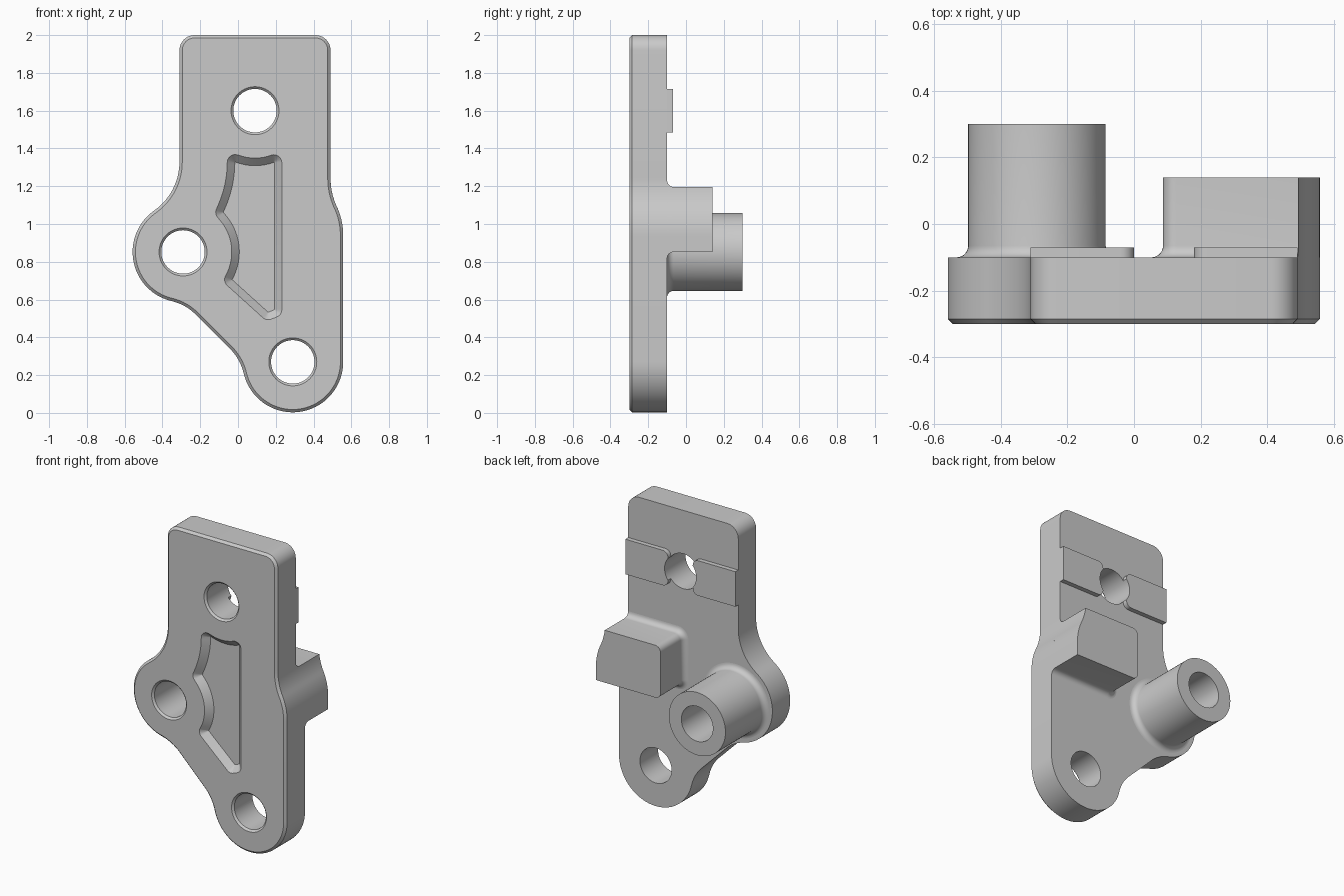
import bpy, bmesh
from math import sin, cos, radians, sqrt, pi
from mathutils import Vector

if "Cube" in bpy.data.objects:
    bpy.data.objects.remove(bpy.data.objects["Cube"])

grey = bpy.data.materials.new("plain_grey")
grey.use_nodes = True
COLOUR = (0.59, 0.59, 0.59, 1)
grey.diffuse_color = COLOUR
grey.node_tree.nodes["Principled BSDF"].inputs["Base Color"].default_value = COLOUR

# Main dimensions: hole centres (x, z) and the y levels of the plate
LEFT, LOW, TOP = (-0.291, 0.852), (0.29, 0.27), (0.09, 1.6)
NECK = (-0.625, 1.329)
FRONT, BACK = -0.3, -0.1
LOBE, HOLE = 0.267, 0.115


def arc(centre, r, a0, a1, n=16):
    angles = [radians(a0 + (a1 - a0) * i / n) for i in range(n + 1)]
    return [(centre[0] + r * cos(a), centre[1] + r * sin(a)) for a in angles]


def circle(centre, r, n=64):
    return arc(centre, r, 0, 360, n)[:-1]


def offset(points, d):
    """Move a counter-clockwise outline outward by d with mitred corners."""
    out = []
    for i, p in enumerate(points):
        p = Vector(p)
        a = (p - Vector(points[i - 1])).normalized()
        b = (Vector(points[(i + 1) % len(points)]) - p).normalized()
        na, nb = Vector((a.y, -a.x)), Vector((b.y, -b.x))
        out.append(tuple(p + (na + nb) * d / (1 + na.dot(nb))))
    return out


def loft(name, rings):
    """Solid through (outline, y) rings, capped at both ends."""
    bm = bmesh.new()
    loops = [[bm.verts.new((x, y, z)) for x, z in pts] for pts, y in rings]
    for a, b in zip(loops, loops[1:]):
        for i in range(len(a)):
            bm.faces.new((a[i - 1], a[i], b[i], b[i - 1]))
    bm.faces.new(loops[0])
    bm.faces.new(loops[-1])
    bmesh.ops.recalc_face_normals(bm, faces=bm.faces)
    mesh = bpy.data.meshes.new(name)
    bm.to_mesh(mesh)
    bm.free()
    mesh.materials.append(grey)
    ob = bpy.data.objects.new(name, mesh)
    bpy.context.collection.objects.link(ob)
    return ob


def activate(ob):
    bpy.ops.object.select_all(action='DESELECT')
    ob.select_set(True)
    bpy.context.view_layer.objects.active = ob


def cut(ob, *cutters):
    activate(ob)
    for c in cutters:
        mod = ob.modifiers.new("cut", 'BOOLEAN')
        mod.operation, mod.solver, mod.object = 'DIFFERENCE', 'EXACT', c
        bpy.ops.object.modifier_apply(modifier=mod.name)


def right_edge(z):
    """x of the S-curved right edge of the plate at height z."""
    r = 0.357
    if z < 0.94:
        return 0.557
    if z < 1.091:
        return 0.2 + sqrt(r * r - (z - 0.94) ** 2)
    if z < 1.242:
        return 0.847 - sqrt(r * r - (1.242 - z) ** 2)
    return 0.49


def right_side(z0, z1, n=28):
    heights = [z0 + (z1 - z0) * i / n for i in range(n + 1)]
    return [(right_edge(z), z) for z in heights]


def flare(size=0.035, n=7):
    """(outward offset, y) steps of a concave fillet on the plate's back."""
    steps = [i / n * pi / 2 for i in range(n + 1)]
    return [(size * (1 - sin(t)), BACK + size * (1 - cos(t))) for t in steps]


# Plate with lobes and a chamfered front rim
outline = (arc(LOW, LOBE, 193.1, 360, 40)
           + right_side(0.92, 1.25)
           + arc((0.41, 1.92), 0.08, 0, 90, 10)
           + arc((-0.23, 1.92), 0.08, 90, 180, 10)
           + arc(NECK, 0.315, 0, -55)
           + arc(LEFT, LOBE, 125, 256.7, 36)[1:]
           + arc((-0.4145, 0.3295), 0.27, 76.7, 45, 10)[1:]
           + arc((-0.233, 0.148), 0.27, 45, 13.1, 10)[:-1])
plate = loft("plate", [(offset(outline, -0.015), FRONT),
                       (outline, FRONT + 0.015), (outline, BACK)])

# Round boss around the left hole
boss = loft("boss", [(circle(LEFT, 0.206 + d), y) for d, y in flare()]
            + [(circle(LEFT, 0.206), 0.3)])


# Block whose outer side follows the plate edge
def block_ring(d):
    x, z0, z1, r = 0.087 - d, 0.852 - d, 1.196 + d, 0.04 + d
    return (right_side(z0, z1) + arc((x + r, z1 - r), r, 90, 180, 8)
            + arc((x + r, z0 + r), r, 180, 270, 8))


block = loft("block", [(block_ring(d), y) for d, y in flare()]
             + [(block_ring(0), 0.14)])


# Thin pads either side of the top hole
def pad(name, side):
    z0, z1, r, inner = 1.485, 1.715, 0.04, 0.09
    pts = ([(0.4, z0)] + arc((inner + r, z0 + r), r, 270, 180, 8)
           + arc((inner + r, z1 - r), r, 180, 90, 8) + [(0.4, z1)])
    pts = [(TOP[0] + side * x, z) for x, z in pts]
    return loft(name, [(pts, BACK), (pts, -0.07)])


pads = [pad("left_pad", 1), pad("right_pad", -1)]


# Sloped pocket: sharp floor corners, rounded outward by d, joined by arcs
def pocket(d):
    return (arc((0.19, 1.325), d, 0, 110, 6)
            + arc(TOP, 0.293 - d, 290, 249)[1:-1]
            + arc((-0.015, 1.326), d, 69, 180, 6)
            + arc(NECK, 0.61 - d, 0, -25.9)[1:-1]
            + arc((-0.076, 1.062), d, 154, 224, 6)
            + arc(LEFT, 0.3 - d, 44.4, -29)[1:-1]
            + arc((-0.029, 0.706), d, 151, 228, 6)
            + arc((0.16, 0.535), d, 228, 296, 6)
            + arc((0.19, 0.547), d, 290, 360, 6))


pocket_cutter = loft("pocket_cutter", [(pocket(0.052), FRONT - 0.01),
                                       (pocket(0.002), FRONT + 0.04)])


# Countersunk through holes
def drill(name, c):
    return loft(name, [(circle(c, HOLE + 0.022), FRONT - 0.01),
                       (circle(c, HOLE), FRONT + 0.012), (circle(c, HOLE), 0.4)])


drills = [drill("hole_cutter", c) for c in (LEFT, LOW, TOP)]
cut(plate, pocket_cutter, *drills)
cut(boss, drills[0])
for p in pads:
    cut(p, drills[2])
for c in drills + [pocket_cutter]:
    bpy.data.objects.remove(c)

for ob in [plate, boss, block] + pads:
    activate(ob)
    bpy.ops.object.shade_smooth_by_angle(angle=radians(30))
